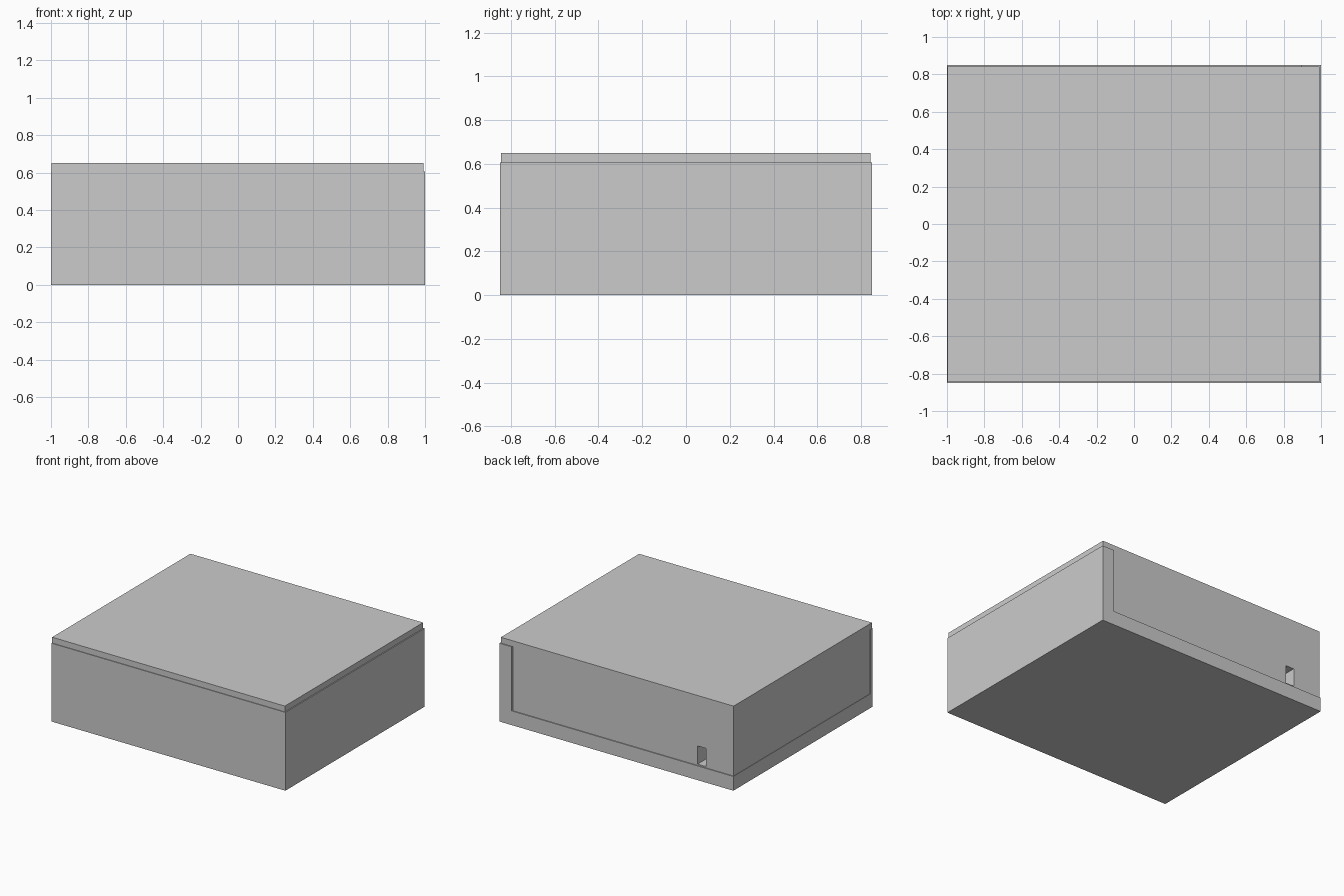
import bpy, bmesh
from mathutils import Vector

if "Cube" in bpy.data.objects:
    bpy.data.objects.remove(bpy.data.objects["Cube"])


def prism(name, outline, z0, z1):
    """Extrude an xy outline from z0 to z1."""
    bm = bmesh.new()
    face = bm.faces.new([bm.verts.new((x, y, z0)) for x, y in outline])
    ext = bmesh.ops.extrude_face_region(bm, geom=[face])
    top = [v for v in ext["geom"] if isinstance(v, bmesh.types.BMVert)]
    bmesh.ops.translate(bm, verts=top, vec=Vector((0, 0, z1 - z0)))
    bmesh.ops.recalc_face_normals(bm, faces=bm.faces)
    mesh = bpy.data.meshes.new(name)
    bm.to_mesh(mesh)
    bm.free()
    obj = bpy.data.objects.new(name, mesh)
    bpy.context.collection.objects.link(obj)
    return obj


def box(name, x0, x1, y0, y1, z0, z1):
    return prism(name, [(x0, y0), (x1, y0), (x1, y1), (x0, y1)], z0, z1)


# Base: thick floor, with front and right walls that wrap the corners
box("base_floor", -1, 1, -0.85, 0.85, 0, 0.11)
prism("base_walls", [(-1, -0.85), (1, -0.85), (1, 0.85), (0.895, 0.85),
                     (0.895, -0.825), (-1, -0.825)], 0.11, 0.605)

# Cover: top slab, with back and left walls, slightly inset from the base
box("cover_top", -0.997, 0.992, -0.845, 0.843, 0.605, 0.65)
cover = prism("cover_walls", [(-0.997, -0.82), (-0.96, -0.82), (-0.96, 0.74),
                              (0.89, 0.74), (0.89, 0.843), (-0.997, 0.843)],
              0.11, 0.605)

# Cable opening through the back wall
cutter = box("cable_opening_cutter", -0.76, -0.69, 0.6, 1.0, 0.12, 0.26)
cutter.hide_render = True
cutter.hide_viewport = True
cut = cover.modifiers.new("cable_opening", "BOOLEAN")
cut.operation = "DIFFERENCE"
cut.solver = "EXACT"
cut.object = cutter
